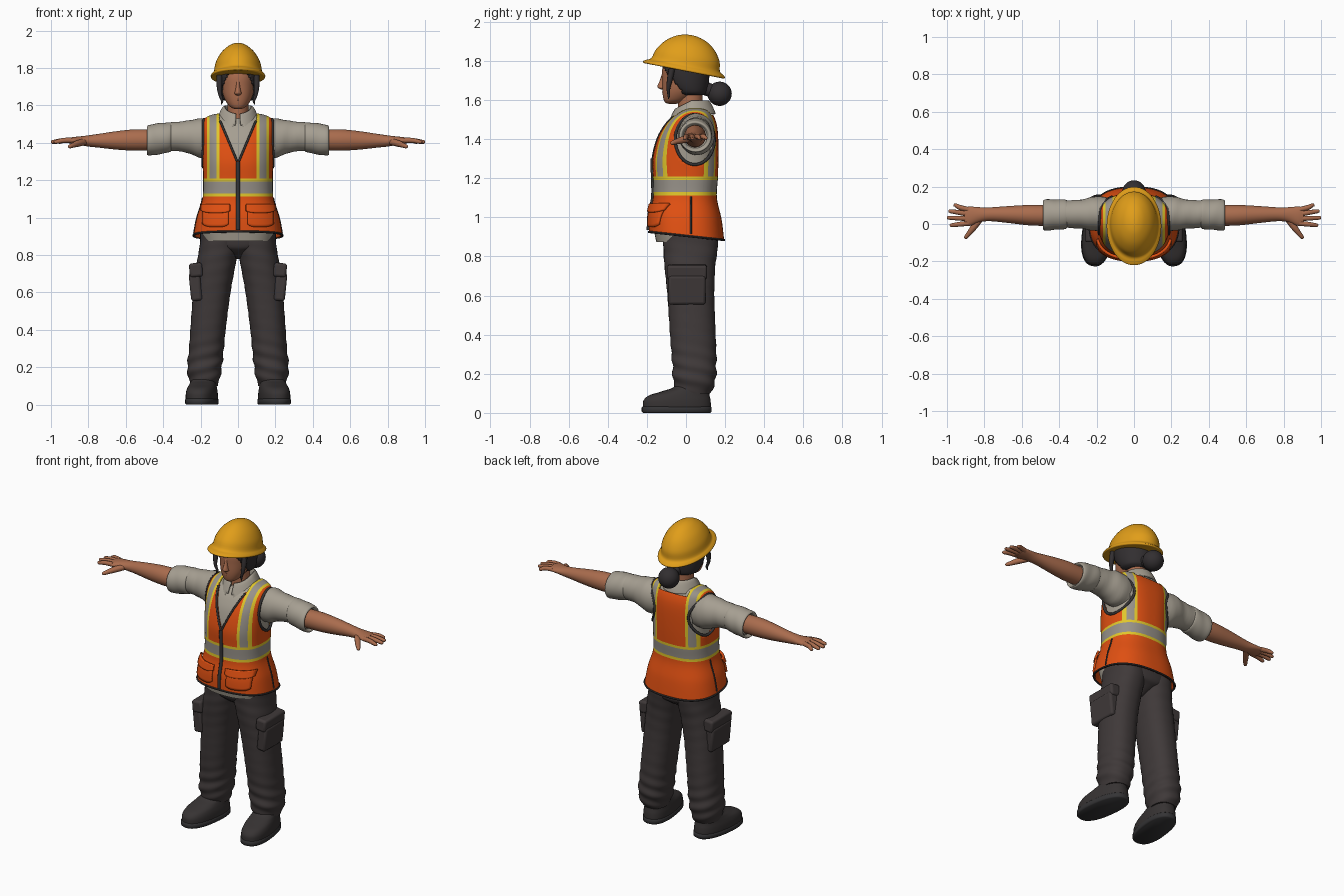
import bpy, bmesh, math
from mathutils import Vector, Matrix
from mathutils.bvhtree import BVHTree

if "Cube" in bpy.data.objects:
    bpy.data.objects.remove(bpy.data.objects["Cube"])

COLOURS = {
    "vest orange": (0.75, 0.08, 0.006), "safety yellow": (0.75, 0.57, 0.025),
    "reflective grey": (0.31, 0.285, 0.25), "shirt grey": (0.38, 0.345, 0.285),
    "trouser charcoal": (0.05, 0.041, 0.041), "boot black": (0.038, 0.033, 0.033),
    "hair black": (0.032, 0.028, 0.03), "skin": (0.40, 0.15, 0.075),
    "helmet yellow": (0.75, 0.34, 0.01), "trim black": (0.035, 0.034, 0.036)}
M = {}
for n, c in COLOURS.items():
    M[n] = bpy.data.materials.new(n)
    M[n].diffuse_color = (*c, 1)


def finish(name, bm, mats, mirror=False, solid=0, offset=-1, bevel=0):
    """Turn a bmesh into a smooth object, sharp only at hard edges."""
    for f in bm.faces:
        f.smooth = True
    for e in bm.edges:
        if len(e.link_faces) == 2 and e.calc_face_angle(0) > 0.8:
            e.smooth = False
    me = bpy.data.meshes.new(name)
    bm.to_mesh(me)
    bm.free()
    for m in ([mats] if isinstance(mats, str) else mats):
        me.materials.append(M[m])
    ob = bpy.data.objects.new(name, me)
    bpy.context.collection.objects.link(ob)
    if bevel:
        b = ob.modifiers.new("bevel", 'BEVEL')
        b.width, b.segments = bevel, 3
    if solid:
        s = ob.modifiers.new("solid", 'SOLIDIFY')
        s.thickness, s.offset = solid, offset
    if mirror:
        ob.modifiers.new("mirror", 'MIRROR')
    return ob


def spline(keys, sub):
    k = [Vector(p) for p in keys]
    out = []
    for i in range(len(k) - 1):
        a, b, c, d = k[max(i - 1, 0)], k[i], k[i + 1], k[min(i + 2, len(k) - 1)]
        for j in range(sub):
            t = j / sub
            out.append((b * 2 + (c - a) * t + (a * 2 - b * 5 + c * 4 - d) * t ** 2
                        + (b * 3 - a - c * 3 + d) * t ** 3) * 0.5)
    return out + [k[-1]]


def skin_rings(bm, rings, closed=False):
    n = len(rings[0])
    pairs = list(zip(rings, rings[1:])) + ([(rings[-1], rings[0])] if closed else [])
    for p, q in pairs:
        for i in range(n):
            bm.faces.new((p[i], p[(i + 1) % n], q[(i + 1) % n], q[i]))
    if not closed:
        bm.faces.new(rings[0])
        bm.faces.new(rings[-1])
    bmesh.ops.recalc_face_normals(bm, faces=bm.faces[:])


def loft(keys, seg=32, n=2.0, axis='z', sub=5, wob=None):
    """Keys are (position, centre u, centre v, radius u, radius v)."""
    bm, rings = bmesh.new(), []
    for t, cu, cv, ru, rv in spline(keys, sub):
        ring = []
        for i in range(seg):
            a = math.tau * i / seg
            c, s = math.cos(a), math.sin(a)
            w = 1 + (wob(t) * math.sin(85 * t + 2 * a) if wob else 0)
            u = cu + w * ru * math.copysign(abs(c) ** (2 / n), c)
            v = cv + w * rv * math.copysign(abs(s) ** (2 / n), s)
            ring.append(bm.verts.new((u, v, t) if axis == 'z' else (t, u, v)))
        rings.append(ring)
    skin_rings(bm, rings)
    return bm


def tube(keys, sub=4, closed=False, seg=10):
    """Keys are (x, y, z, radius)."""
    bm, rings = bmesh.new(), []
    pts = spline(keys, sub)
    nrm = Vector((0.31, 0.52, 0.79))
    for i, p in enumerate(pts):
        if closed:
            d = pts[(i + 1) % len(pts)].xyz - pts[i - 1].xyz
        else:
            d = pts[min(i + 1, len(pts) - 1)].xyz - pts[max(i - 1, 0)].xyz
        d.normalize()
        nrm = (nrm - d * nrm.dot(d)).normalized()
        b = d.cross(nrm)
        rings.append([bm.verts.new(p.xyz + (nrm * math.cos(math.tau * k / seg)
                      + b * math.sin(math.tau * k / seg)) * p[3]) for k in range(seg)])
    skin_rings(bm, rings, closed)
    return bm


def drop(bm, test):
    bmesh.ops.delete(bm, geom=[f for f in bm.faces if test(f.calc_center_median(), f)], context='FACES')


def body(keys, off):
    return [(z, 0, (a + b) / 2, rx - off, (b - a) / 2 - off) for z, rx, a, b in keys]


# Torso: height, half width, front y, back y
TORSO = [(0.905, .238, -.19, .195), (1.0, .22, -.187, .182), (1.1, .19, -.168, .158), (1.2, .186, -.168, .163),
         (1.3, .188, -.17, .166), (1.4, .194, -.147, .165), (1.46, .197, -.118, .16), (1.5, .193, -.088, .15),
         (1.53, .178, -.052, .135), (1.55, .14, -.02, .115), (1.56, .08, 0, .09)]
finish("shirt", loft(body([(.875, .2, -.165, .17)] + TORSO[1:], .013), 64, 2.5), "shirt grey")

# Vest: offset shell, cut along its stripes
SEG = 112
vest = loft(body(TORSO, 0), SEG, 2.5, sub=7)
drop(vest, lambda c, f: len(f.verts) == SEG)
for v in vest.verts:
    if v.co.z < 1.1:
        v.co.z -= 0.11 * v.co.y * (1.1 - v.co.z) / 0.2
vest.verts.ensure_lookup_table()
hem = [(*vest.verts[i].co, .006) for i in range(SEG)]
BVH = BVHTree.FromBMesh(vest)
XS, ZS, SLOPE = (.1, .115, .152, .167), (1.113, 1.13, 1.192, 1.208), .42
cuts = [((s * x, 0, 0), (1, 0, 0)) for x in XS for s in (1, -1)]
cuts += [((0, 0, z), (0, 0, 1)) for z in ZS + (1.523,)]
cuts += [((0, 0, 1.3), (s, 0, -SLOPE)) for s in (1, -1)]
for co, no in cuts:
    bmesh.ops.bisect_plane(vest, geom=vest.verts[:] + vest.edges[:] + vest.faces[:],
                           dist=1e-5, plane_co=co, plane_no=no)
ARM_Y, ARM_Z, ARM_RY, ARM_RZ = .045, 1.398, .1, .128
drop(vest, lambda c, f: (c.y < .03 and abs(c.x) < min(.1, SLOPE * (c.z - 1.3)))
     or (c.z > 1.523 and abs(c.x) < .1)
     or (abs(c.x) > .14 and ((c.y - ARM_Y) / ARM_RY) ** 2 + ((c.z - ARM_Z) / ARM_RZ) ** 2 < 1))
for f in vest.faces:
    c = f.calc_center_median()
    x = abs(c.x)
    if ZS[0] < c.z < ZS[3]:
        f.material_index = 2 if ZS[1] < c.z < ZS[2] else 1
    elif c.z > ZS[3] and XS[0] < x < XS[3]:
        f.material_index = 2 if XS[1] < x < XS[2] else 1
finish("safety_vest", vest, ["vest orange", "safety yellow", "reflective grey"], solid=.01)


def front(x, z, r):
    return (*BVH.ray_cast(Vector((x, -1, z)), Vector((0, 1, 0)))[0], r)


def side(y, z, r):
    return (*BVH.ray_cast(Vector((1, y, z)), Vector((-1, 0, 0)))[0], r)


# Vest trim: hem, zip, neckline, armholes, side slits
finish("vest_hem_trim", tube(hem, 1, True, 6), "trim black")
finish("vest_zip", tube([front(0, .935 + .365 * i / 12, .011) for i in range(13)], 2), "trim black")
finish("neckline_trim", tube([front(.005 + .09 * i / 8, 1.302 + .214 * i / 8, .006) for i in range(9)], 2),
       "trim black", True)
finish("armhole_trim", tube([side(ARM_Y + ARM_RY * math.cos(math.tau * i / 40),
                                  ARM_Z + ARM_RZ * math.sin(math.tau * i / 40), .008) for i in range(40)],
                            1, True, 8), "trim black", True)
finish("side_slit_trim", tube([side(.025, .915 + .19 * i / 8, .005) for i in range(9)], 1), "trim black", True)


# Vest pockets follow the vest surface
def patch(name, x0, x1, z0, z1, out, round_):
    bm, grid = bmesh.new(), []
    for j in range(7):
        row = []
        for i in range(13):
            u = i / 12
            low = z0 + round_ * abs(2 * u - 1) ** 4
            p = Vector(front(x0 + (x1 - x0) * u, low + (z1 - low) * j / 6, 0)[:3])
            row.append(bm.verts.new(p + Vector((out * u * .6, -out, 0))))
        grid.append(row)
    for a, b in zip(grid, grid[1:]):
        for i in range(12):
            bm.faces.new((a[i], a[i + 1], b[i + 1], b[i]))
    finish(name, bm, "vest orange", True, .014, 0)


patch("vest_pocket", .05, .185, .95, 1.04, .004, .015)
patch("vest_pocket_flap", .042, .19, 1.025, 1.07, .011, .012)

# Shirt collar, folded and open at the front
collar = loft([(1.51, 0, .03, .066, .075), (1.55, 0, .03, .066, .075), (1.592, 0, .03, .07, .08),
               (1.585, 0, .03, .082, .092), (1.55, 0, .028, .1, .112), (1.528, 0, .026, .112, .122)], 48, sub=3)
drop(collar, lambda c, f: len(f.verts) == 48 or (c.y < .03 and abs(c.x) < .014 + max(0, 1.575 - c.z) * .25))
for v in collar.verts:
    v.co.z -= .5 * max(0, .03 - v.co.y)
finish("shirt_collar", collar, "shirt grey", solid=.008, offset=0)

# Sleeves and rolled cuffs
finish("sleeve", loft([(.11, .05, 1.42, .085, .1), (.2, .055, 1.425, .093, .105), (.28, .053, 1.433, .078, .084),
                       (.37, .053, 1.433, .073, .075)], axis='x', wob=lambda t: .015), "shirt grey", True)
finish("sleeve_cuff", loft([(.355, .053, 1.432, .066, .068), (.365, .052, 1.43, .078, .079), (.42, .05, 1.422, .081, .083),
                            (.473, .048, 1.414, .083, .082), (.486, .048, 1.412, .074, .072),
                            (.47, .048, 1.413, .06, .06)], axis='x', wob=lambda t: .012), "shirt grey", True)

# Forearms, fingers, thumbs
finish("forearm", loft([(.44, .045, 1.415, .055, .056), (.55, .047, 1.415, .055, .057), (.65, .05, 1.413, .047, .049),
                        (.75, .052, 1.411, .038, .036), (.8, .051, 1.41, .037, .03), (.84, .048, 1.411, .043, .024),
                        (.88, .041, 1.412, .052, .019), (.905, .041, 1.412, .047, .014)], axis='x'), "skin", True)
for name, y0, x1, y1 in (("little", .077, .965, .1), ("ring", .053, .992, .068),
                         ("middle", .029, 1.0, .033), ("index", .004, .985, -.006)):
    finish(name + "_finger", tube([(.885, y0, 1.413, .014), (.93, (y0 + y1) / 2, 1.413, .0135),
                                   (x1 - .012, y1, 1.405, .0105), (x1 - .003, y1, 1.403, .007),
                                   (x1, y1, 1.402, .002)]), "skin", True)
finish("thumb", tube([(.82, .03, 1.405, .018), (.855, -.015, 1.397, .018), (.88, -.048, 1.388, .014),
                      (.9, -.072, 1.38, .01), (.904, -.078, 1.378, .003)]), "skin", True)

# Trousers
finish("hips", loft([(.78, 0, .02, .02, .05), (.82, 0, .022, .08, .11), (.86, 0, .025, .19, .138),
                     (.98, 0, .02, .19, .14)], 40, 2.4), "trouser charcoal")
LEG = [(.1, .11, .25, -.04, .125), (.13, .1, .262, -.055, .14), (.175, .09, .27, -.068, .152),
       (.22, .084, .27, -.068, .155), (.3, .076, .262, -.074, .155), (.4, .066, .255, -.082, .152),
       (.6, .04, .24, -.095, .145), (.75, .013, .222, -.11, .15), (.85, -.003, .205, -.116, .163), (.95, 0, .2, -.12, .16)]
finish("trouser_leg", loft([(z, (a + b) / 2, (c + d) / 2, (b - a) / 2, (d - c) / 2) for z, a, b, c, d in LEG],
                           40, 2.3, sub=8, wob=lambda t: .008 + .03 * max(0, min(1, (.36 - t) / .12))),
       "trouser charcoal", True)
for name, x, z, sx, sy, sz in (("cargo_pocket", .227, .63, .06, .19, .15), ("cargo_pocket_flap", .225, .72, .07, .205, .075)):
    bm = bmesh.new()
    bmesh.ops.create_cube(bm, size=1, matrix=Matrix.Translation((x, .005, z)) @ Matrix.Rotation(.1, 4, 'Y')
                          @ Matrix.Diagonal((sx, sy, sz, 1)))
    finish(name, bm, "trouser charcoal", True, bevel=.014)

# Boots, toes turned slightly out
boot = loft([(.015, 0, -.048, .078, .174), (.035, 0, -.047, .081, .175), (.065, 0, -.046, .08, .172),
             (.09, 0, -.034, .075, .155), (.112, 0, 0, .069, .118), (.14, 0, .035, .064, .088),
             (.22, 0, .045, .06, .08)], 40, 2.4)
sole = loft([(0, 0, -.048, .078, .174), (.006, 0, -.048, .084, .18), (.028, 0, -.048, .084, .18),
             (.032, 0, -.048, .08, .176)], 40, 2.4, sub=1)
for name, bm, mat in (("boot", boot, "boot black"), ("boot_sole", sole, "trim black")):
    bm.transform(Matrix.Translation((.187, 0, 0)) @ Matrix.Rotation(math.radians(8), 4, 'Z'))
    finish(name, bm, mat, True)

# Head, neck, nose, lips
finish("neck", loft([(1.46, 0, .025, .062, .068), (1.55, 0, .022, .057, .062), (1.66, 0, .02, .056, .065)]), "skin")
finish("head", loft([(1.58, 0, -.07, .012, .015), (1.586, 0, -.067, .032, .038), (1.605, 0, -.053, .054, .062),
                     (1.645, 0, -.03, .076, .091), (1.7, 0, -.012, .088, .11), (1.76, 0, -.005, .092, .116),
                     (1.83, 0, 0, .082, .1)], 40, 2.15), "skin")
finish("nose", loft([(1.653, 0, -.116, .006, .01), (1.662, 0, -.12, .019, .023), (1.675, 0, -.121, .016, .024),
                     (1.7, 0, -.118, .011, .016), (1.74, 0, -.113, .008, .008)], 16), "skin")
finish("lips", loft([(1.62, 0, -.1, .012, .008), (1.628, 0, -.104, .022, .016), (1.635, 0, -.106, .026, .013),
                     (1.642, 0, -.106, .02, .016), (1.648, 0, -.106, .01, .01)], 16), "skin")

# Hair, side strands, bun
hair = loft([(1.625, 0, .03, .07, .06), (1.64, 0, .022, .092, .085), (1.68, 0, .008, .105, .108),
             (1.74, 0, -.004, .111, .124), (1.79, 0, -.004, .108, .124), (1.84, 0, .0, .09, .105)], 72, sub=7)
drop(hair, lambda c, f: c.y < -.02 and abs(c.x) < .088 and c.z < 1.815 - .12 * (c.x / .088) ** 2)
finish("hair", hair, "hair black", solid=.012)
finish("hair_strand", tube([(.098, -.07, 1.77, .016), (.1, -.082, 1.71, .015), (.096, -.09, 1.66, .01),
                            (.085, -.088, 1.625, .007), (.09, -.09, 1.605, .002)]), "hair black", True)
bun = bmesh.new()
bmesh.ops.create_uvsphere(bun, u_segments=28, v_segments=18, radius=.062, matrix=Matrix.Translation((0, .172, 1.632)))
finish("hair_bun", bun, "hair black")
finish("bun_root", tube([(0, .07, 1.67, .045), (0, .11, 1.655, .036), (0, .15, 1.64, .04)]), "hair black")

# Hard hat, tipped back
hat = loft([(-.022, 0, -.004, .135, .2), (-.021, 0, -.004, .143, .21), (-.013, 0, -.004, .146, .213),
            (-.003, 0, -.003, .139, .2), (.012, 0, 0, .129, .178), (.06, 0, .002, .119, .165),
            (.11, 0, .003, .092, .13), (.145, 0, .003, .056, .083), (.161, 0, .002, .025, .038),
            (.165, 0, .002, .002, .003)], 64, 2.0, sub=4)
hat.transform(Matrix.Translation((0, -.004, 1.77)) @ Matrix.Rotation(math.radians(-11), 4, 'X'))
finish("hard_hat", hat, "helmet yellow")

for m in bpy.data.materials:
    if m.users and not m.is_grease_pencil:
        m.use_nodes = True
        m.node_tree.nodes["Principled BSDF"].inputs["Base Color"].default_value = m.diffuse_color
